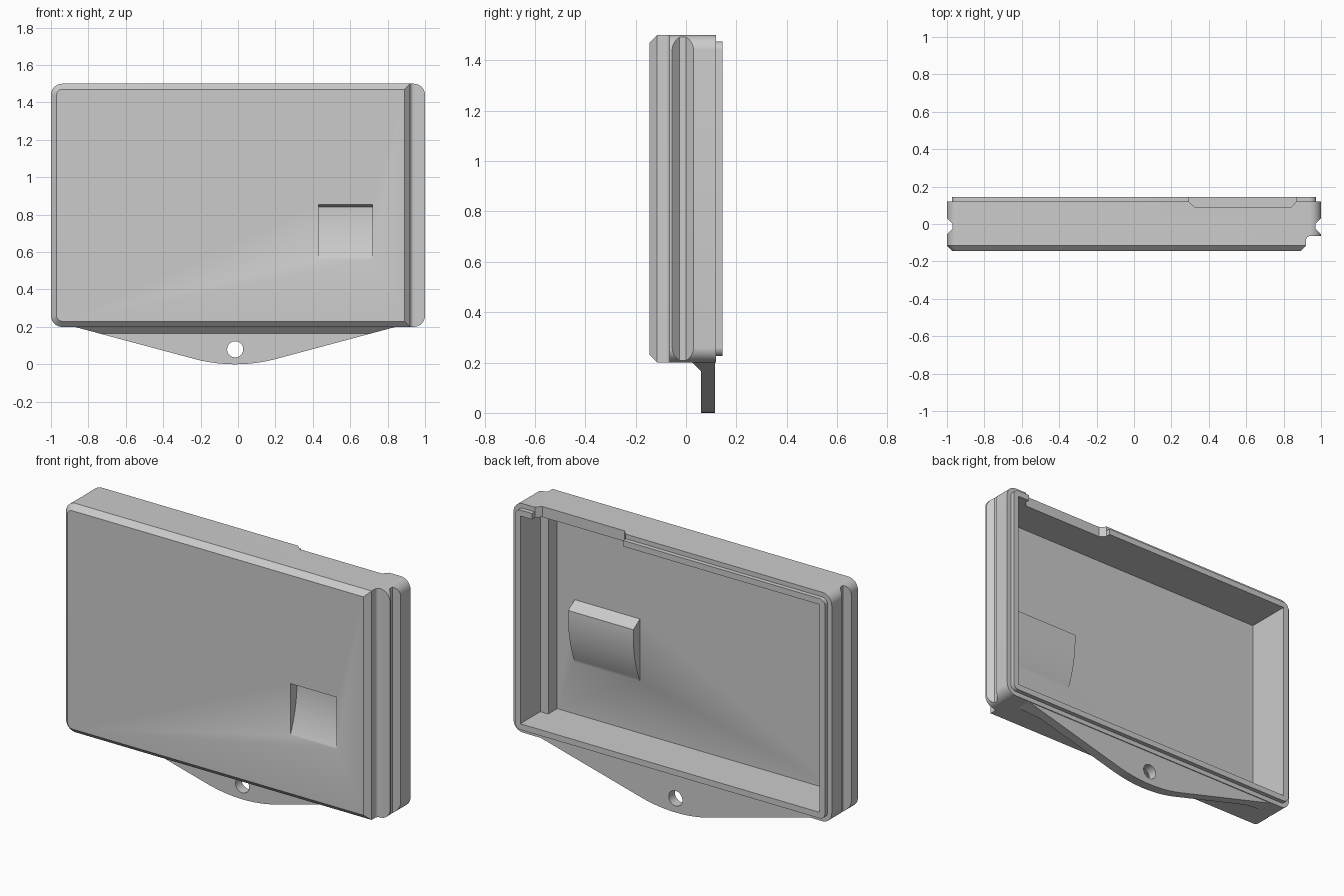
import bpy, bmesh
from math import sin, cos, pi, radians, sqrt

cube = bpy.data.objects.get("Cube")
if cube:
    bpy.data.objects.remove(cube, do_unlink=True)

grey = bpy.data.materials.new("light grey plastic")
grey.use_nodes = True
grey.diffuse_color = (0.6, 0.6, 0.6, 1)
grey.node_tree.nodes["Principled BSDF"].inputs["Base Color"].default_value = (0.6, 0.6, 0.6, 1)


def place(axis, p, h):
    """Turn a profile point and a height along the axis into a 3D point."""
    a, b = p
    return {"x": (h, a, b), "y": (a, h, b), "z": (a, b, h)}[axis]


def loft(name, axis, sections):
    """Solid through (height, outline) sections that share a point count."""
    bm = bmesh.new()
    rings = [[bm.verts.new(place(axis, p, h)) for p in pts] for h, pts in sections]
    n = len(rings[0])
    bm.faces.new(rings[0])
    bm.faces.new(rings[-1])
    for low, high in zip(rings, rings[1:]):
        for i in range(n):
            j = (i + 1) % n
            bm.faces.new((low[i], low[j], high[j], high[i]))
    bmesh.ops.recalc_face_normals(bm, faces=bm.faces)
    mesh = bpy.data.meshes.new(name)
    bm.to_mesh(mesh)
    bm.free()
    mesh.materials.append(grey)
    obj = bpy.data.objects.new(name, mesh)
    bpy.context.collection.objects.link(obj)
    return obj


def prism(name, axis, pts, lo, hi):
    return loft(name, axis, [(lo, pts), (hi, pts)])


def arc(cx, cy, r, start, end, steps):
    return [(cx + r * cos(start + (end - start) * i / steps),
             cy + r * sin(start + (end - start) * i / steps)) for i in range(steps + 1)]


def rounded_rect(x0, x1, z0, z1, r):
    corners = [(x1 - r, z1 - r), (x0 + r, z1 - r), (x0 + r, z0 + r), (x1 - r, z0 + r)]
    return [p for k, (cx, cz) in enumerate(corners)
            for p in arc(cx, cz, r, k * pi / 2, (k + 1) * pi / 2, 10)]


def combine(target, tool, operation="DIFFERENCE"):
    mod = target.modifiers.new("boolean", "BOOLEAN")
    mod.operation = operation
    mod.solver = "EXACT"
    mod.object = tool
    bpy.context.view_layer.objects.active = target
    bpy.ops.object.modifier_apply(modifier=mod.name)
    bpy.data.objects.remove(tool, do_unlink=True)


def outline(inset):
    return rounded_rect(-1 + inset, 1 - inset, 0.2 + inset, 1.5 - inset, 0.06 - inset)


# Case: chamfered front, straight sides, inset lip at the open back
FRONT, BACK, LIP = -0.145, 0.12, 0.145
case = loft("case", "y", [(FRONT, outline(0.03)), (FRONT + 0.03, outline(0)),
                          (BACK, outline(0)), (BACK, outline(0.026)), (LIP, outline(0.026))])

# Lowered step along one side of the front, with a filleted inner corner
step = [(0.86, -0.175), (0.92, -0.115)] + arc(0.94, -0.085, 0.02, pi, pi / 2, 6)
step += [(1.1, -0.065), (1.1, -0.3), (0.86, -0.3)]
combine(case, prism("step_cutter", "z", step, 0, 1.7))

# Grip grooves on both sides
for side in (-1, 1):
    groove = [(side * x, y) for x, y in
              [(1.02, -0.075), (0.97, -0.025), (0.97, 0.0), (1.02, 0.05)]]
    combine(case, prism("groove_cutter", "z", groove, 0, 1.7))

# Hollow interior, following the step
cavity = [(-0.94, -0.115), (0.89, -0.115), (0.89, -0.035), (0.94, -0.035),
          (0.94, 0.3), (-0.94, 0.3)]
combine(case, prism("cavity_cutter", "z", cavity, 0.26, 1.44))

# Thumb scoop: bulge inside, curved recess outside
AXIS_Y, AXIS_Z = -0.765, 0.84


def scoop(radius, face_y, top_z, peak_z):
    """Side profile: slanted top, then an arc running down to the face."""
    drop = sqrt(radius ** 2 - (face_y - AXIS_Y) ** 2)
    curve = []
    for i in range(17):
        z = peak_z + (AXIS_Z - drop - peak_z) * i / 16
        curve.append((AXIS_Y + sqrt(radius ** 2 - (z - AXIS_Z) ** 2), z))
    return [(face_y, top_z)] + curve


bulge = scoop(0.71, -0.125, 0.915, 0.87)
combine(case, prism("scoop_bulge", "x", bulge, 0.37, 0.78), "UNION")
recess = scoop(0.68, -0.15, 0.856, 0.84)
combine(case, prism("scoop_cutter", "x", recess, 0.43, 0.72))

# Notch in the top rear edge
notch = [(0.295, 0.3), (0.295, 0.118), (0.325, 0.09), (0.84, 0.09),
         (0.866, 0.118), (0.866, 0.3)]
combine(case, prism("notch_cutter", "z", notch, 1.4, 1.6))

# Hanging tab below: tapered outline with a round tip
MID, R, T = -0.015, 0.85, radians(15)
tab_shape = [(MID - 0.858, 0.2)] + arc(MID, R, R, -pi / 2 - T, -pi / 2 + T, 24)
tab_shape += [(MID + 0.858, 0.2), (MID + 0.858, 0.22), (MID - 0.858, 0.22)]
tab = prism("hanging_tab", "y", tab_shape, 0.025, 0.115)

# Thin the tab, leaving a sloped web under the case
web = [(0.0, 0.225), (0.06, 0.165), (0.06, -0.1), (0.0, -0.1)]
combine(tab, prism("web_cutter", "x", web, -1.2, 1.2))
hole = arc(MID, 0.08, 0.043, 0, 2 * pi, 32)[:-1]
combine(tab, prism("hole_cutter", "y", hole, -0.1, 0.3))

for obj in (case, tab):
    bpy.ops.object.select_all(action="DESELECT")
    obj.select_set(True)
    bpy.context.view_layer.objects.active = obj
    bpy.ops.object.shade_smooth_by_angle(angle=radians(30))
